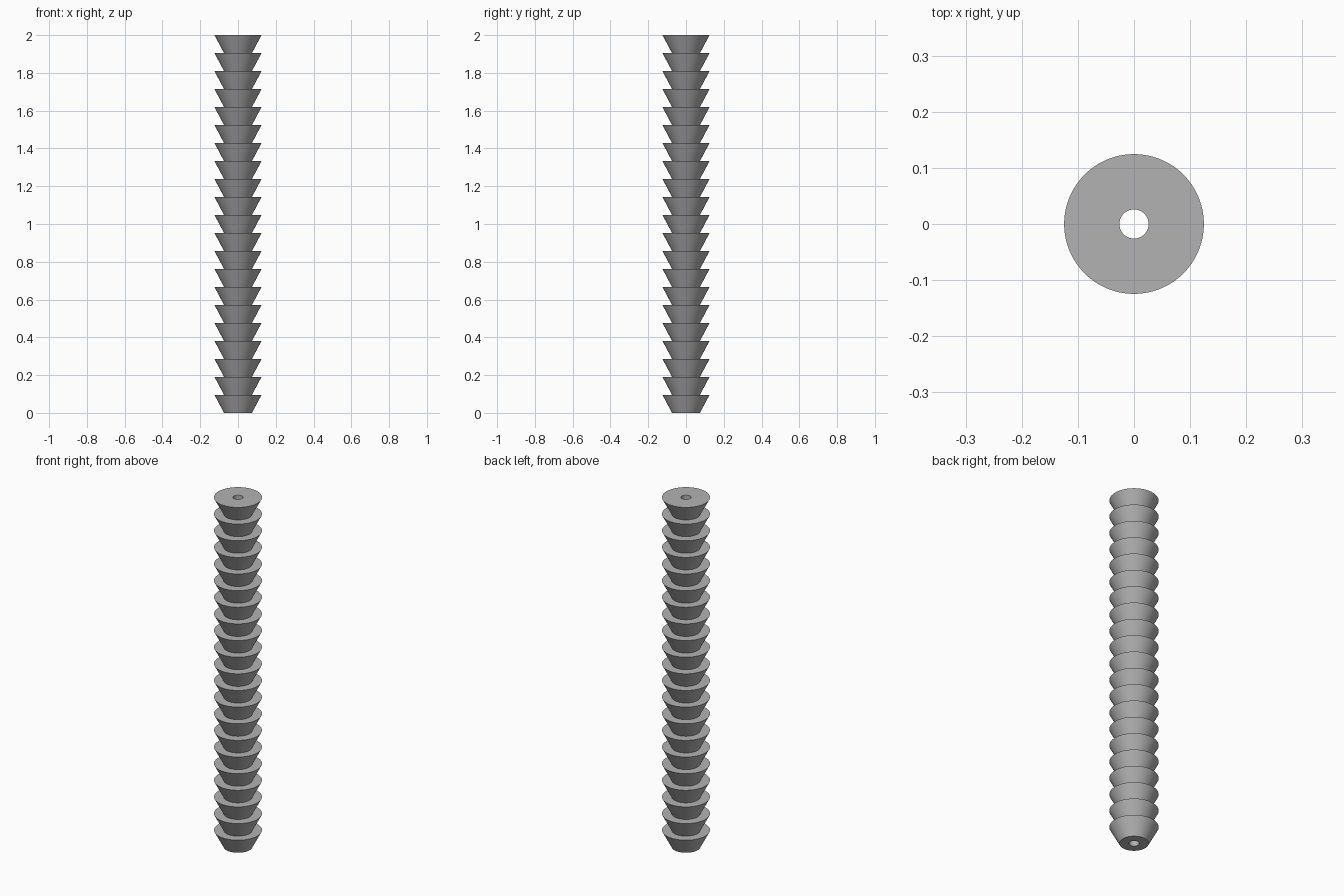
import bpy, bmesh, math

cube = bpy.data.objects.get("Cube")
if cube:
    bpy.data.objects.remove(cube, do_unlink=True)

# Grey material
grey = bpy.data.materials.new("grey")
grey.use_nodes = True
colour = (0.45, 0.45, 0.45, 1)
grey.diffuse_color = colour
grey.node_tree.nodes["Principled BSDF"].inputs["Base Color"].default_value = colour

TIERS, HEIGHT, SIDES = 21, 2.0, 96
R_BOTTOM, R_TOP, R_BORE = 0.074, 0.1245, 0.026
step = HEIGHT / TIERS

# Stacked flared tiers as one lathe profile, closed through the bore
profile = [(R_BORE, 0)]
for i in range(TIERS):
    profile += [(R_BOTTOM, i * step), (R_TOP, (i + 1) * step)]
profile.append((R_BORE, HEIGHT))

bm = bmesh.new()
rings = []
for r, z in profile:
    angles = [2 * math.pi * k / SIDES for k in range(SIDES)]
    rings.append([bm.verts.new((r * math.cos(a), r * math.sin(a), z)) for a in angles])
for lower, upper in zip(rings, rings[1:] + rings[:1]):
    for k in range(SIDES):
        n = (k + 1) % SIDES
        bm.faces.new((lower[k], lower[n], upper[n], upper[k]))
bmesh.ops.recalc_face_normals(bm, faces=bm.faces)

mesh = bpy.data.meshes.new("tiered_column")
bm.to_mesh(mesh)
bm.free()
mesh.materials.append(grey)
column = bpy.data.objects.new("tiered_column", mesh)
bpy.context.collection.objects.link(column)

# Smooth walls with crisp rims
bpy.ops.object.select_all(action="DESELECT")
column.select_set(True)
bpy.context.view_layer.objects.active = column
bpy.ops.object.shade_smooth_by_angle(angle=math.radians(30))
